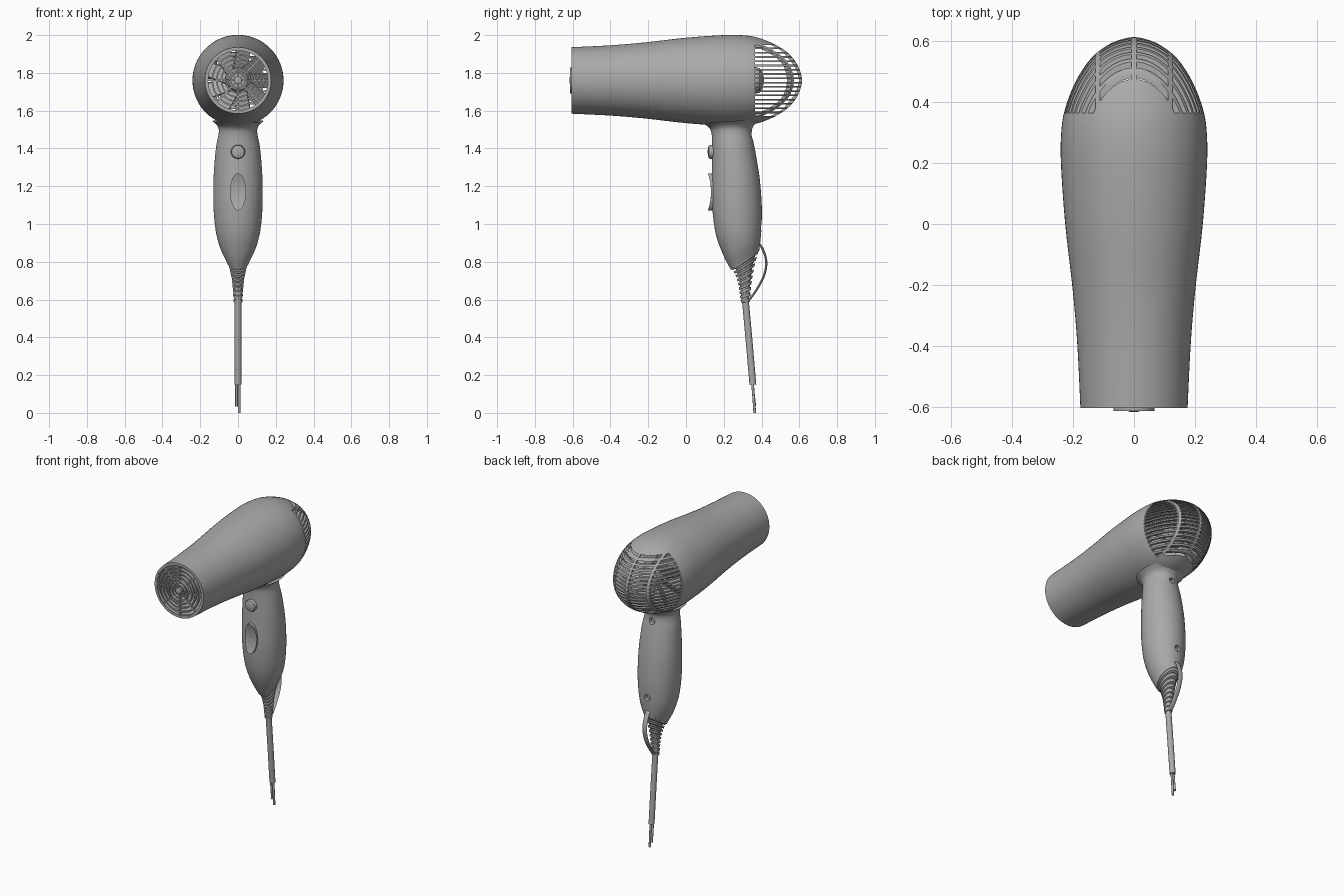
import bpy, bmesh, math
from mathutils import Vector, Matrix

if "Cube" in bpy.data.objects:
    bpy.data.objects.remove(bpy.data.objects["Cube"], do_unlink=True)

grey = bpy.data.materials.new("mid grey")
grey.use_nodes = True
grey.diffuse_color = (0.4, 0.4, 0.4, 1)
grey.node_tree.nodes["Principled BSDF"].inputs["Base Color"].default_value = (0.4, 0.4, 0.4, 1)

AXIS = 1.76          # height of the barrel axis
X = Vector((1, 0, 0))


def finish(bm, name, angle=35):
    bmesh.ops.recalc_face_normals(bm, faces=bm.faces)
    me = bpy.data.meshes.new(name)
    bm.to_mesh(me)
    bm.free()
    me.materials.append(grey)
    me.shade_smooth()
    me.set_sharp_from_angle(angle=math.radians(angle))
    ob = bpy.data.objects.new(name, me)
    bpy.context.collection.objects.link(ob)
    return ob


def smooth(points, steps=5):
    """Catmull-Rom interpolation of tuples."""
    pts = [Vector(p) for p in points]
    out = []
    for i in range(len(pts) - 1):
        a, b, c, d = pts[max(i - 1, 0)], pts[i], pts[i + 1], pts[min(i + 2, len(pts) - 1)]
        for k in range(steps):
            t = k / steps
            out.append(b + (c - a) * (t / 2) + (a * 2 - b * 5 + c * 4 - d) * (t * t / 2)
                       + (b * 3 - a - c * 3 + d) * (t ** 3 / 2))
    return out + [pts[-1]]


def loft(bm, rings, n=32, cyclic=False):
    """Skin elliptical rings given as (centre, half axis u, half axis v)."""
    rows = []
    for c, u, v in rings:
        rows.append([bm.verts.new(c + u * math.cos(a) + v * math.sin(a))
                     for a in (math.tau * i / n for i in range(n))])
    pairs = list(zip(rows, rows[1:])) + ([(rows[-1], rows[0])] if cyclic else [])
    for r, s in pairs:
        for i in range(n):
            j = (i + 1) % n
            bm.faces.new((r[i], r[j], s[j], s[i]))
    if not cyclic:
        bm.faces.new(rows[0])
        bm.faces.new(rows[-1])


def turned(bm, profile, n=64, cyclic=False):
    """Revolve (y, radius) pairs about the barrel axis."""
    loft(bm, [(Vector((0, y, AXIS)), X * r, Vector((0, 0, r))) for y, r in profile], n, cyclic)


def tube(bm, path, rx, rt, x=0, n=16):
    """Oval tube along (y, z) points at a given x."""
    pts = [Vector((x, p[0], p[1])) for p in path]
    rings = []
    for i, p in enumerate(pts):
        t = (pts[min(i + 1, len(pts) - 1)] - pts[max(i - 1, 0)]).normalized()
        rings.append((p, X * rx, X.cross(t) * rt))
    loft(bm, rings, n)


def box(bm, lo, hi, turn=None):
    lo, hi = Vector(lo), Vector(hi)
    m = Matrix.Translation((lo + hi) / 2) @ Matrix.Diagonal((*(hi - lo), 1))
    bmesh.ops.create_cube(bm, size=1, matrix=turn @ m if turn else m)


def cut(ob, cutter):
    """Apply an exact boolean difference and drop the cutter."""
    mod = ob.modifiers.new("cut", 'BOOLEAN')
    mod.object, mod.solver = cutter, 'EXACT'
    me = bpy.data.meshes.new_from_object(ob.evaluated_get(bpy.context.evaluated_depsgraph_get()))
    ob.modifiers.clear()
    ob.data = me
    me.set_sharp_from_angle(angle=math.radians(35))
    bpy.data.objects.remove(cutter, do_unlink=True)


# Barrel: hollow turned shell with a domed back
outer = [(-.605, .176), (-.4, .186), (-.22, .201), (0, .226), (.2, .24), (.3, .239),
         (.37, .229), (.44, .205), (.5, .174), (.55, .136), (.59, .083), (.61, .03), (.614, .001)]
inner = [(y - .013 if y > .5 else y, max(r - .013, .001)) for y, r in outer]
bm = bmesh.new()
turned(bm, [tuple(p) for p in smooth(outer)] + [tuple(p) for p in smooth(inner)][::-1], cyclic=True)
barrel = finish(bm, "barrel")

# Rear vents: level slots between upright ribs
bm = bmesh.new()
count, pitch = 17, .0226
for i in range(count):
    z = AXIS + (i - (count - 1) / 2) * pitch
    for a, b in ((.008, .112), (.126, .3)):
        for lo, hi in ((a, b), (-b, -a)):
            box(bm, (lo, .365, z - .007), (hi, .7, z + .007))
cut(barrel, finish(bm, "vent_cutter"))

# Front grille: concentric rings, spokes and hub
bm = bmesh.new()
for r in (.036, .06, .084, .108, .132, .158):
    y = -.614 if r < .08 else -.604
    turned(bm, [(y, r), (y, r + .008), (y + .02, r + .008), (y + .02, r)], 48, True)
for k in range(8):
    turn = Matrix.Translation((0, 0, AXIS)) @ Matrix.Rotation(math.tau * k / 8, 4, 'Y')
    box(bm, (.015, -.6, -.004), (.165, -.586, .004), turn)
turned(bm, [(-.617, .014), (-.614, .02), (-.585, .02)], 32)
finish(bm, "front_grille")

# Motor core and fan inside the barrel
bm = bmesh.new()
turned(bm, [(-.3, .05), (-.28, .06), (.37, .07), (.39, .065), (.405, .045), (.412, .01)], 32)
finish(bm, "motor_core")
bm = bmesh.new()
for k in range(9):
    turn = (Matrix.Translation((0, .33, AXIS)) @ Matrix.Rotation(math.tau * k / 9, 4, 'Y')
            @ Matrix.Rotation(math.radians(35), 4, 'X'))
    box(bm, (.06, -.004, -.045), (.205, .004, .045), turn)
finish(bm, "fan_blades")

# Handle: oval sections as (front y, front z, back y, back z, half width)
sections = [(.085, 1.535, .40, 1.555, .135), (.12, 1.512, .362, 1.525, .108),
            (.135, 1.48, .348, 1.485, .102), (.139, 1.4, .364, 1.4, .117),
            (.137, 1.25, .389, 1.25, .129), (.138, 1.1, .401, 1.1, .13),
            (.157, .95, .40, .99, .119), (.195, .84, .395, .92, .096),
            (.238, .757, .388, .86, .06)]


def oval(s):
    f, b = Vector((0, s[0], s[1])), Vector((0, s[2], s[3]))
    return (f + b) / 2, X * s[4], (b - f) / 2


bm = bmesh.new()
loft(bm, [oval(s) for s in smooth(sections)], 48)
handle = finish(bm, "handle")

# Screw recesses in the back of the handle
bm = bmesh.new()
for y, z in ((.353, 1.465), (.4, .985)):
    loft(bm, [(Vector((0, y + d, z)), X * .02, Vector((0, 0, .02))) for d in (-.03, .05)], 24)
cut(handle, finish(bm, "screw_cutter"))
bm = bmesh.new()
for y, z in ((.353, 1.465), (.4, .985)):
    loft(bm, [(Vector((0, y + d, z)), X * .014, Vector((0, 0, .014))) for d in (-.035, -.018)], 16)
finish(bm, "screws")

# Strain relief: stacked ribs levelling out towards the cable
top = Vector((.242, .765, .386, .862, .058))
end = Vector((.293, .575, .336, .575, .022))
bm = bmesh.new()
ribs = 9
rings = []
for i in range(ribs):
    for t, k in ((0, 1), (.55, 1), (.6, .78), (.97, .78)):
        f = (i + t) / ribs
        s = top.lerp(end, f)
        bow = 1 - .22 * math.sin(math.pi * f)
        c, u, v = oval(s)
        rings.append((c, u * k * bow, v * k * bow))
loft(bm, rings, 32)
finish(bm, "strain_relief")

# Cable and two bare wires
bm = bmesh.new()
tube(bm, [(.314, .6), (.335, .37), (.354, .15)], .018, .018)
finish(bm, "cable")
for name, x, low in (("left_wire", .006, 0), ("right_wire", -.008, .035)):
    bm = bmesh.new()
    tube(bm, [(.35, .18), (.357, .1), (.364, low)], .007, .007, x, 12)
    finish(bm, name)

# Hanging loop
bm = bmesh.new()
tube(bm, smooth([(.38, .9), (.402, .875), (.421, .825), (.424, .775), (.408, .715),
                 (.375, .655), (.345, .612), (.325, .59)]), .016, .006)
finish(bm, "hanging_loop")


# Controls on the front of the handle
def button(bm, z, rx, rz, layers):
    loft(bm, [(Vector((0, y, z)), X * rx * k, Vector((0, 0, rz * k))) for y, k in layers], 40)


bm = bmesh.new()
button(bm, 1.382, .037, .037, [(.17, 1), (.128, 1), (.121, .9), (.117, .65), (.115, .2)])
finish(bm, "round_button")
bm = bmesh.new()
button(bm, 1.17, .042, .098, [(.17, 1), (.135, 1), (.136, .75), (.137, .5), (.138, .1)])
for v in bm.verts:                       # dish the rocker along its length
    if v.co.y < .16:
        v.co.y = .133 - .017 * ((v.co.z - 1.17) / .098) ** 2
finish(bm, "rocker_switch")
